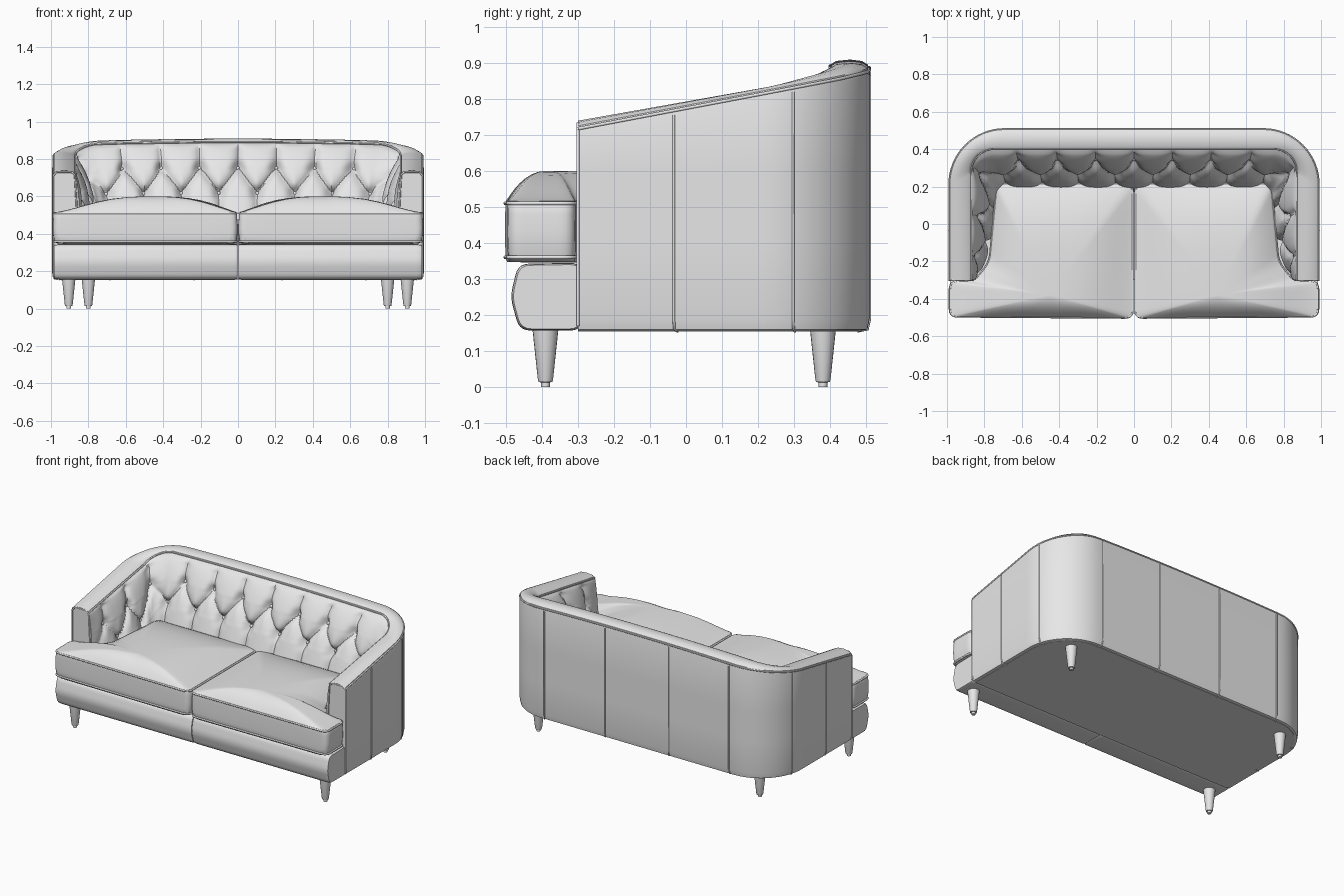
import bpy, bmesh, math
from mathutils import Vector

cube = bpy.data.objects.get("Cube")
if cube:
    bpy.data.objects.remove(cube, do_unlink=True)

grey = bpy.data.materials.new("light_grey")
grey.use_nodes = True
grey.diffuse_color = (0.8, 0.8, 0.8, 1)
grey.node_tree.nodes["Principled BSDF"].inputs["Base Color"].default_value = (0.8, 0.8, 0.8, 1)


def finish(name, bm):
    bmesh.ops.recalc_face_normals(bm, faces=bm.faces)
    mesh = bpy.data.meshes.new(name)
    bm.to_mesh(mesh)
    bm.free()
    mesh.materials.append(grey)
    obj = bpy.data.objects.new(name, mesh)
    bpy.context.collection.objects.link(obj)
    return obj


def loft(name, rings):
    """Skin a list of closed rings and cap both ends."""
    bm = bmesh.new()
    vs = [[bm.verts.new(p) for p in ring] for ring in rings]
    for a, b in zip(vs, vs[1:]):
        for i in range(len(a)):
            j = (i + 1) % len(a)
            bm.faces.new((a[i], a[j], b[j], b[i]))
    bm.faces.new(vs[0])
    bm.faces.new(vs[-1])
    return finish(name, bm)


def piping(name, points, radius=0.005, cyclic=False):
    curve = bpy.data.curves.new(name, "CURVE")
    curve.dimensions = "3D"
    curve.bevel_depth = radius
    curve.bevel_resolution = 1
    curve.use_fill_caps = True
    spline = curve.splines.new("POLY")
    spline.points.add(len(points) - 1)
    for sp, p in zip(spline.points, points):
        sp.co = (*p, 1)
    spline.use_cyclic_u = cyclic
    curve.materials.append(grey)
    bpy.context.collection.objects.link(bpy.data.objects.new(name, curve))


def rounded(points, r, steps=5, cuts=8):
    """Closed 2D outline with rounded corners and subdivided sides."""
    pts = [Vector(p) for p in points]
    corners = []
    for i, p in enumerate(pts):
        a, b = pts[i - 1] - p, pts[(i + 1) % len(pts)] - p
        s = p + a.normalized() * min(r, a.length * 0.45)
        e = p + b.normalized() * min(r, b.length * 0.45)
        corners.append([s * (1 - t) ** 2 + p * 2 * t * (1 - t) + e * t * t
                        for t in (k / steps for k in range(steps + 1))])
    out = []
    for i, c in enumerate(corners):
        nxt = corners[(i + 1) % len(corners)][0]
        out += c + [c[-1].lerp(nxt, k / cuts) for k in range(1, cuts)]
    return out


FRONT = -0.30
ARM, ARC, BACK = 48, 16, 90


def u_curve(hw, yb, r, flare=0):
    """U-shaped plan rail from the left arm front round to the right arm front."""
    half = [(hw, FRONT + (yb - r - FRONT) * i / ARM) for i in range(ARM)]
    for i in range(ARC + 1):
        a = math.pi / 2 * i / ARC
        half.append((hw - r + r * math.cos(a), yb - r + r * math.sin(a)))
    half += [((hw - r) * (1 - i / BACK), yb) for i in range(1, BACK + 1)]
    half = [Vector((x + flare * ((yb - y) / (yb - FRONT)) ** 2, y)) for x, y in half]
    return half + [Vector((-p.x, p.y)) for p in half[-2::-1]]


def top_z(p):
    return 0.735 + 0.19 * (p.y - FRONT) + 0.016 * (1 - min(1, abs(p.x) / 0.9) ** 2) * (p.y > 0.3)


# Shell: outer wall, top band and tufted lining swept along the U
outer = u_curve(0.99, 0.51, 0.3)
band = u_curve(0.87, 0.40, 0.12)
lining = u_curve(0.72, 0.17, 0.03, 0.12)
mid = [b.lerp(t, 0.6) for b, t in zip(band, lining)]
arc_len = [0.0]
for a, b in zip(mid, mid[1:]):
    arc_len.append(arc_len[-1] + (b - a).length)
centre = arc_len[-1] / 2
PITCH, ROW1, ROW2, ROWS = 0.2, 0.15, 0.285, 42
surface = []


def tuft_depth(a, drop):
    """How far the lining is pulled in, from fold lines and buttons."""
    p = a / PITCH
    frac = abs(p - round(p))
    q = min(1, max(0, (drop - ROW1) / (ROW2 - ROW1)))
    d = abs(frac - q / 2) * PITCH * (0.8 if 0 < q < 1 else 1)
    button = min(math.hypot(frac * PITCH, drop - ROW1),
                 math.hypot((0.5 - frac) * PITCH, drop - ROW2))
    return 0.035 * math.exp(-d / 0.025) + 0.03 * math.exp(-(button / 0.03) ** 2)


rings = []
for o, b, t, s in zip(outer, band, lining, arc_len):
    zt = top_z(o)
    section = [(0.25, 0.155), (0.06, 0.16), (0, 0.19), (0, 0.4), (0, 0.6), (0, zt - 0.03),
               (0.05, zt - 0.01), (0.2, zt), (0.5, zt + 0.004), (0.85, zt), (0.97, zt - 0.008)]
    ring = [(*o.lerp(b, f), z) for f, z in section]
    into = t - b
    for k in range(ROWS + 1):
        w = k / ROWS
        z = (zt - 0.02) * (1 - w) + 0.45 * w
        depth = tuft_depth(s - centre, zt - z) * min(1, w / 0.08) * min(1, into.length / 0.12)
        p = b + into * w ** 0.6 - into.normalized() * depth
        ring.append((*p, z))
        surface.append((s - centre, zt - z, Vector((*p, z))))
    rings.append(ring)
loft("sofa_shell", rings)

# Buttons at the tuft points
for row, drop in enumerate((ROW1, ROW2)):
    for k in range(-7, 8):
        a = (k + row / 2) * PITCH
        if abs(a) > centre - 0.1:
            continue
        spot = min(surface, key=lambda e: (e[0] - a) ** 2 + (e[1] - drop) ** 2)[2]
        bm = bmesh.new()
        bmesh.ops.create_uvsphere(bm, u_segments=10, v_segments=6, radius=0.011)
        bmesh.ops.translate(bm, verts=bm.verts, vec=spot)
        finish("tuft_button", bm)

# Piping along both edges of the top band and round the arm fronts
piping("outer_top_piping", [(*o.lerp(b, 0.02), top_z(o) - 0.018) for o, b in zip(outer, band)])
piping("inner_top_piping", [(*b, top_z(o) - 0.014) for o, b in zip(outer, band)])
zf = top_z(outer[0])
for side in (1, -1):
    path = [(0.988, 0.17), (0.988, zf - 0.025), (0.97, zf - 0.004), (0.89, zf - 0.004),
            (0.872, zf - 0.02), (0.86, 0.5)]
    piping("arm_front_piping", [(side * x, FRONT, z) for x, z in path])


# Vertical seams on the outside of the shell
def seam(target):
    i = min(range(len(outer)), key=lambda n: (outer[n] - Vector(target)).length)
    o, b = outer[i], band[i]
    steps = [(0.3, 0.155), (0.06, 0.16), (0, 0.19), (0, top_z(o) - 0.03)]
    piping("wall_seam", [(*o.lerp(b, f), z) for f, z in steps], 0.004)


for side in (1, -1):
    for x, y in ((0.99, -0.03), (0.97, 0.31), (0.67, 0.51), (0.23, 0.51)):
        seam((side * x, y))

# Base under the seat
plan = [o.lerp(b, 0.2) for o, b in zip(outer, band)]
loft("seat_base", [[(*p, z) for p in plan] for z in (0.154, 0.345)])

# Padded front rail in two halves
profile = rounded([(-0.29, 0.157), (-0.462, 0.157), (-0.488, 0.25), (-0.466, 0.342),
                   (-0.29, 0.345)], 0.03, 5, 3)
pivot = Vector((-0.37, 0.25))
for side in (1, -1):
    ends = ((0.002, 0.96), (0.006, 0.985), (0.016, 1), (0.955, 1), (0.975, 0.985), (0.984, 0.95))
    loft("front_rail", [[(side * x, *(pivot + (p - pivot) * s)) for p in profile]
                        for x, s in ends])

# T-shaped crowned seat cushions
cushion_plan = rounded([(0.004, -0.502), (0.988, -0.495), (0.988, -0.308), (0.855, -0.304),
                        (0.775, -0.2), (0.735, 0.22), (0.004, 0.22)], 0.04)
hub = Vector((0.45, -0.38))


def cushion_ring(scale, z=None):
    ring = []
    for p in cushion_plan:
        d = p - hub
        q = hub + d * scale
        crown = 1 - scale ** (3 + d.normalized().y)
        width = 1 - min(1, abs(q.x - 0.46) / 0.56) ** 2.5
        ring.append((q.x, q.y, 0.515 + 0.085 * crown * width if z is None else z))
    return ring


levels = [cushion_ring(s, z) for s, z in ((0.03, 0.345), (0.95, 0.347), (0.985, 0.355),
                                          (1, 0.39), (1.005, 0.43), (1, 0.48), (0.995, 0.508))]
levels += [cushion_ring(s) for s in (0.985, 0.96, 0.92, 0.86, 0.78, 0.68, 0.56, 0.42, 0.26, 0.1, 0.02)]
for side in (1, -1):
    loft("seat_cushion", [[(side * x, y, z) for x, y, z in ring] for ring in levels])
    for z in (0.36, 0.51):
        piping("cushion_piping", [(side * x, y, z) for x, y, z in cushion_ring(0.992, z)], 0.006, True)

# Tapered legs with small glides
for side in (1, -1):
    for x, y in ((0.905, -0.39), (0.80, 0.38)):
        steps = ((0.012, 0), (0.012, 0.013), (0.019, 0.014), (0.021, 0.02), (0.036, 0.16))
        loft("leg", [[(side * x + r * math.cos(a), y + r * math.sin(a), z)
                      for a in (math.tau * k / 20 for k in range(20))] for r, z in steps])

# Smooth shading that keeps the sharp edges
bpy.ops.object.select_all(action="DESELECT")
for obj in bpy.context.scene.objects:
    if obj.type == "MESH":
        obj.select_set(True)
        bpy.context.view_layer.objects.active = obj
bpy.ops.object.shade_smooth_by_angle(angle=math.radians(40))
